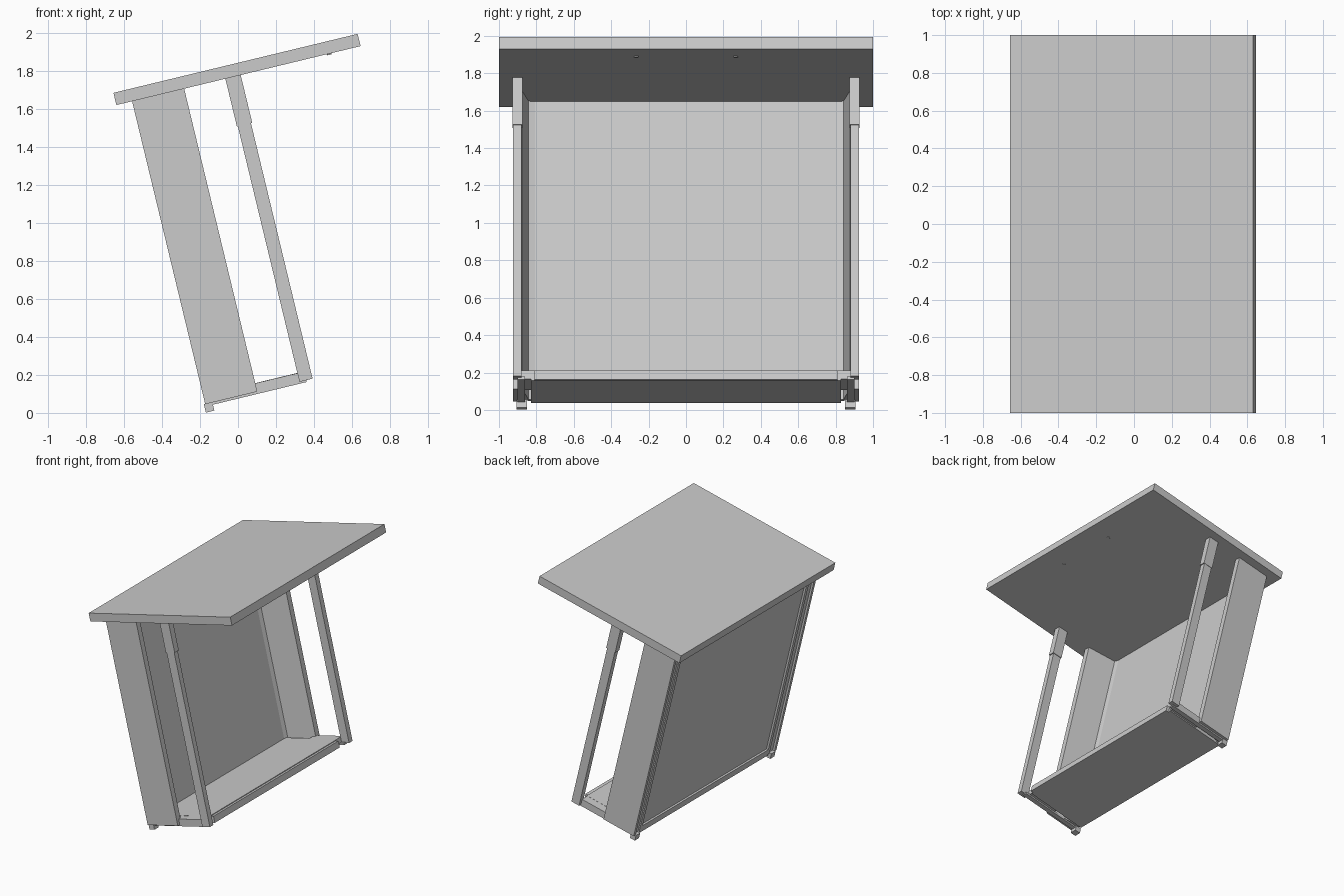
import bpy, bmesh, math
from mathutils import Matrix, Vector

cube = bpy.data.objects.get("Cube")
if cube:
    bpy.data.objects.remove(cube, do_unlink=True)

# One flat grey for the whole table
grey = bpy.data.materials.new("light grey")
grey.use_nodes = True
colour = (0.6, 0.6, 0.6, 1)
grey.diffuse_color = colour
grey.node_tree.nodes["Principled BSDF"].inputs["Base Color"].default_value = colour

# The whole table leans back about the y axis
LEAN = Matrix.Rotation(math.radians(-13.57), 4, 'Y')


def prism(name, outline, low, high):
    """Extrude an outline of (depth, side) points from low to high, then lean it."""
    bm = bmesh.new()
    base = bm.faces.new([bm.verts.new((u, y, low)) for u, y in outline])
    grown = bmesh.ops.extrude_face_region(bm, geom=[base])["geom"]
    top = [v for v in grown if isinstance(v, bmesh.types.BMVert)]
    bmesh.ops.translate(bm, verts=top, vec=Vector((0, 0, high - low)))
    bmesh.ops.recalc_face_normals(bm, faces=bm.faces)
    bmesh.ops.transform(bm, matrix=LEAN, verts=bm.verts)
    mesh = bpy.data.meshes.new(name)
    bm.to_mesh(mesh)
    bm.free()
    mesh.materials.append(grey)
    obj = bpy.data.objects.new(name, mesh)
    bpy.context.collection.objects.link(obj)
    return obj


def box(name, u0, u1, y0, y1, w0, w1):
    return prism(name, [(u0, y0), (u1, y0), (u1, y1), (u0, y1)], w0, w1)


# Table top, back board and bottom shelf
box("table_top", -0.242, 1.08, -1, 1, 1.725, 1.791)
box("back_board", -0.135, -0.12, -0.82, 0.82, 0.09, 1.725)
box("bottom_shelf", -0.15, 0.36, -0.83, 0.83, 0.075, 0.131)
box("shelf_front_lip", 0.36, 0.385, -0.81, 0.81, 0.073, 0.125)

for side, s in (("right", -1), ("left", 1)):
    # Side panel with a splayed inner face, and the sloping strip beside the back
    prism("side_panel_" + side,
          [(-0.157, s * 0.925), (0.125, s * 0.925), (0.125, s * 0.877),
           (-0.11, s * 0.842), (-0.14, s * 0.842), (-0.14, s * 0.9), (-0.157, s * 0.9)],
          0.085, 1.725)
    prism("corner_strip_" + side,
          [(-0.11, s * 0.845), (-0.12, s * 0.808), (-0.15, s * 0.815), (-0.15, s * 0.845)],
          0.085, 1.725)
    # Front leg with a slightly thicker sleeve at its top
    box("front_leg_" + side, 0.353, 0.424, s * 0.925, s * 0.88, 0.083, 1.47)
    box("leg_sleeve_" + side, 0.348, 0.431, s * 0.928, s * 0.875, 1.466, 1.725)
    # Low rail joining panel and leg
    box("side_rail_" + side, 0.1, 0.355, s * 0.9, s * 0.825, 0.085, 0.13)
    box("rail_runner_" + side, -0.12, 0.39, s * 0.9, s * 0.86, 0.073, 0.09)
    # Small back foot
    box("back_foot_" + side, -0.164, -0.118, s * 0.905, s * 0.85, 0.041, 0.087)
    # Screw cap under the table top
    cap = [(0.91 + 0.012 * math.cos(i * math.pi / 4),
            s * 0.265 + 0.012 * math.sin(i * math.pi / 4)) for i in range(8)]
    prism("screw_cap_" + side, cap, 1.719, 1.726)
